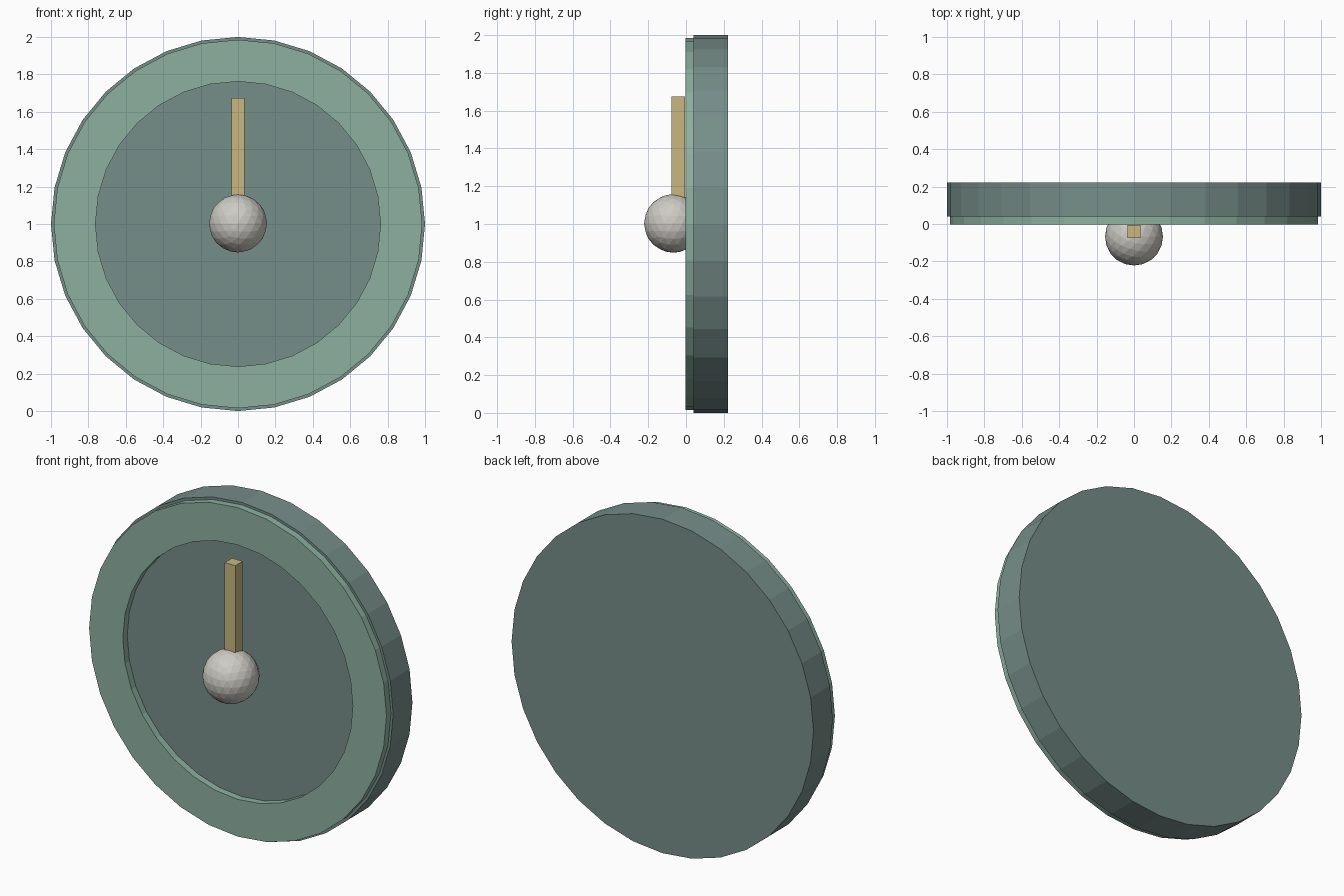
import bpy, bmesh, math
from mathutils import Matrix

if "Cube" in bpy.data.objects:
    bpy.data.objects.remove(bpy.data.objects["Cube"])


def material(name, rgb):
    m = bpy.data.materials.new(name)
    lin = [((c / 255 + 0.055) / 1.055) ** 2.4 for c in rgb]
    m.diffuse_color = (*lin, 1)
    m.use_nodes = True
    m.node_tree.nodes["Principled BSDF"].inputs["Base Color"].default_value = m.diffuse_color
    return m


def finish(name, bm, mat):
    bmesh.ops.recalc_face_normals(bm, faces=bm.faces)
    me = bpy.data.meshes.new(name)
    bm.to_mesh(me)
    bm.free()
    ob = bpy.data.objects.new(name, me)
    bpy.context.collection.objects.link(ob)
    me.materials.append(mat)
    return ob


SIDES = 32
CENTRE_Z = 1.0


def circle(bm, radius, y):
    angles = [2 * math.pi * i / SIDES for i in range(SIDES)]
    return [bm.verts.new((radius * math.sin(a), y, CENTRE_Z + radius * math.cos(a))) for a in angles]


def bridge(bm, a, b):
    for i in range(SIDES):
        j = (i + 1) % SIDES
        bm.faces.new((a[i], a[j], b[j], b[i]))


slate = material("slate green", (118, 142, 137))
sage = material("sage green", (141, 176, 160))
brass = material("pale brass", (200, 183, 126))
silver = material("warm silver", (205, 203, 196))

# Thick backing disc
bm = bmesh.new()
front, back = circle(bm, 1.0, 0.04), circle(bm, 1.0, 0.222)
bridge(bm, front, back)
bm.faces.new(front)
bm.faces.new(back)
finish("backing_disc", bm, slate)

# Raised flat rim on the front
bm = bmesh.new()
loops = [circle(bm, r, y) for r, y in ((0.985, -0.002), (0.985, 0.04), (0.762, 0.04), (0.762, -0.002))]
for k in range(4):
    bridge(bm, loops[k], loops[(k + 1) % 4])
finish("front_rim", bm, sage)

# Square pointer bar, set just ahead of the dial
bm = bmesh.new()
bmesh.ops.create_cube(bm, size=1, matrix=Matrix.Translation((0, -0.041, 1.3375))
                      @ Matrix.Diagonal((0.07, 0.07, 0.675, 1)))
finish("pointer_bar", bm, brass)

# Faceted centre knob
bm = bmesh.new()
bmesh.ops.create_icosphere(bm, subdivisions=3, radius=0.155,
                           matrix=Matrix.Translation((0, -0.067, 1.003)))
finish("centre_knob", bm, silver)
